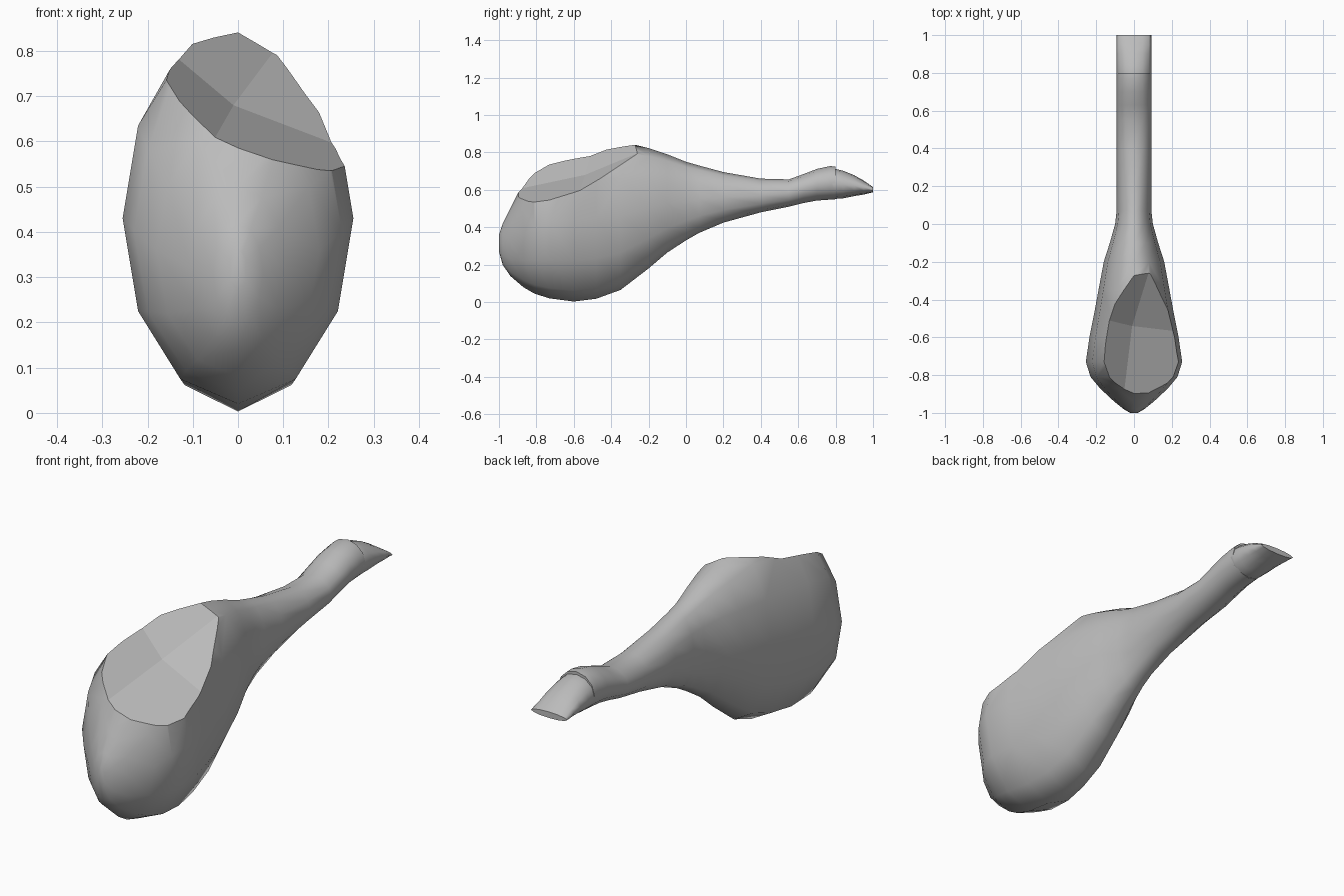
import bpy, bmesh, math
from mathutils import Vector

if "Cube" in bpy.data.objects:
    bpy.data.objects.remove(bpy.data.objects["Cube"])

grey = bpy.data.materials.new("plain_grey")
grey.use_nodes = True
colour = (0.5, 0.5, 0.5, 1)
grey.diffuse_color = colour
grey.node_tree.nodes["Principled BSDF"].inputs["Base Color"].default_value = colour


def make_object(name, bm):
    bmesh.ops.recalc_face_normals(bm, faces=bm.faces)
    mesh = bpy.data.meshes.new(name)
    bm.to_mesh(mesh)
    bm.free()
    mesh.materials.append(grey)
    obj = bpy.data.objects.new(name, mesh)
    bpy.context.collection.objects.link(obj)
    return obj


def loft(name, sections, sides=12):
    """Twelve-sided rings along y: (y, bottom, top, half width)."""
    bm = bmesh.new()
    rings = []
    for y, low, high, half in sections:
        mid, rise = (low + high) / 2, (high - low) / 2
        angles = [math.tau * i / sides for i in range(sides)]
        rings.append([bm.verts.new((half * math.sin(a), y, mid + rise * math.cos(a)))
                      for a in angles])
    for a, b in zip(rings, rings[1:]):
        for i in range(sides):
            j = (i + 1) % sides
            bm.faces.new((a[i], a[j], b[j], b[i])).smooth = True
    bm.faces.new(rings[0]).smooth = True
    bm.faces.new(rings[-1])
    return make_object(name, bm)


# Bulbous body tapering into a neck
body = loft("body", [
    (-1.0, .27, .36, .02), (-.98, .2, .42, .055), (-.94, .14, .5, .105),
    (-.87, .08, .64, .18), (-.81, .045, .76, .23), (-.73, .02, .84, .255),
    (-.6, .003, .875, .236), (-.48, .018, .88, .212), (-.35, .065, .86, .188),
    (-.2, .18, .823, .16), (-.1, .265, .79, .128), (0, .33, .75, .1),
    (.07, .37, .73, .092), (.2, .425, .695, .092), (.4, .48, .66, .092),
    (.55, .51, .656, .092), (.63, .53, .685, .092), (.7, .543, .712, .092),
    (.77, .548, .727, .092), (.8, .55, .725, .092)])

# Flattened mouthpiece set inside the neck
mouthpiece = loft("mouthpiece", [
    (.76, .555, .712, .089), (.8, .552, .712, .092), (.84, .555, .702, .092),
    (.9, .567, .678, .092), (.95, .575, .65, .092), (1.0, .587, .615, .092)])

# Dished four-facet cutter for the slanted scoop
centre = Vector((-.01, -.54, .68))
rim = [Vector(p) for p in ((-.135, -.51, .785), (-.05, -.87, .61),
                           (.2, -.565, .6), (.08, -.25, .8))]
bm = bmesh.new()
apex = bm.verts.new(centre)
outer = [bm.verts.new(centre + (p - centre) * 1.9) for p in rim]
upper = [bm.verts.new(v.co + Vector((.3, -.15, .8))) for v in outer]
for i in range(4):
    j = (i + 1) % 4
    bm.faces.new((apex, outer[i], outer[j]))
    bm.faces.new((outer[i], upper[i], upper[j], outer[j]))
bm.faces.new(upper)
bmesh.ops.triangulate(bm, faces=bm.faces[:])
cutter = make_object("scoop_cutter", bm)
cutter.hide_render = True

cut = body.modifiers.new("scoop", "BOOLEAN")
cut.operation = "DIFFERENCE"
cut.solver = "EXACT"
cut.object = cutter
bpy.context.view_layer.objects.active = body
bpy.ops.object.modifier_apply(modifier=cut.name)
bpy.data.objects.remove(cutter)
